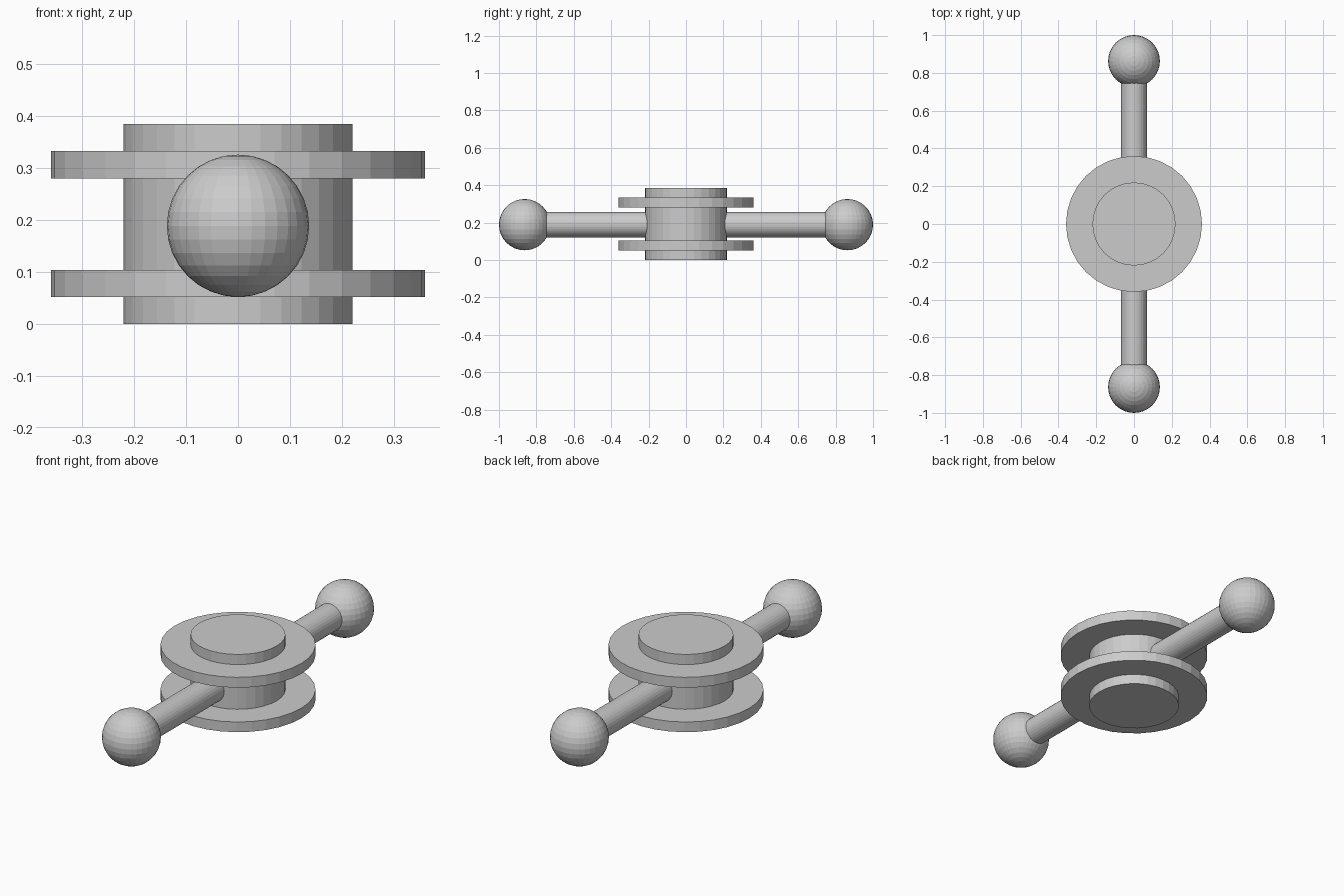
import bpy
from math import pi

if "Cube" in bpy.data.objects:
    bpy.data.objects.remove(bpy.data.objects["Cube"])

SIDES = 32


def cylinder(name, radius, z0, z1):
    bpy.ops.mesh.primitive_cylinder_add(vertices=SIDES, radius=radius, depth=z1 - z0,
                                        location=(0, 0, (z0 + z1) / 2))
    bpy.context.object.name = name


# Central hub and its two flanges
cylinder("hub", 0.22, 0.0, 0.385)
cylinder("lower_flange", 0.36, 0.052, 0.104)
cylinder("upper_flange", 0.36, 0.28, 0.333)

# Cross bar running through the hub
bpy.ops.mesh.primitive_cylinder_add(vertices=SIDES, radius=0.068, depth=1.72,
                                    location=(0, 0, 0.189), rotation=(pi / 2, 0, 0))
bpy.context.object.name = "cross_bar"

# Ball at each end of the bar
for name, side in (("front_ball", -1), ("back_ball", 1)):
    bpy.ops.mesh.primitive_uv_sphere_add(segments=32, ring_count=16, radius=0.137,
                                         location=(0, side * 0.863, 0.189))
    bpy.context.object.name = name
